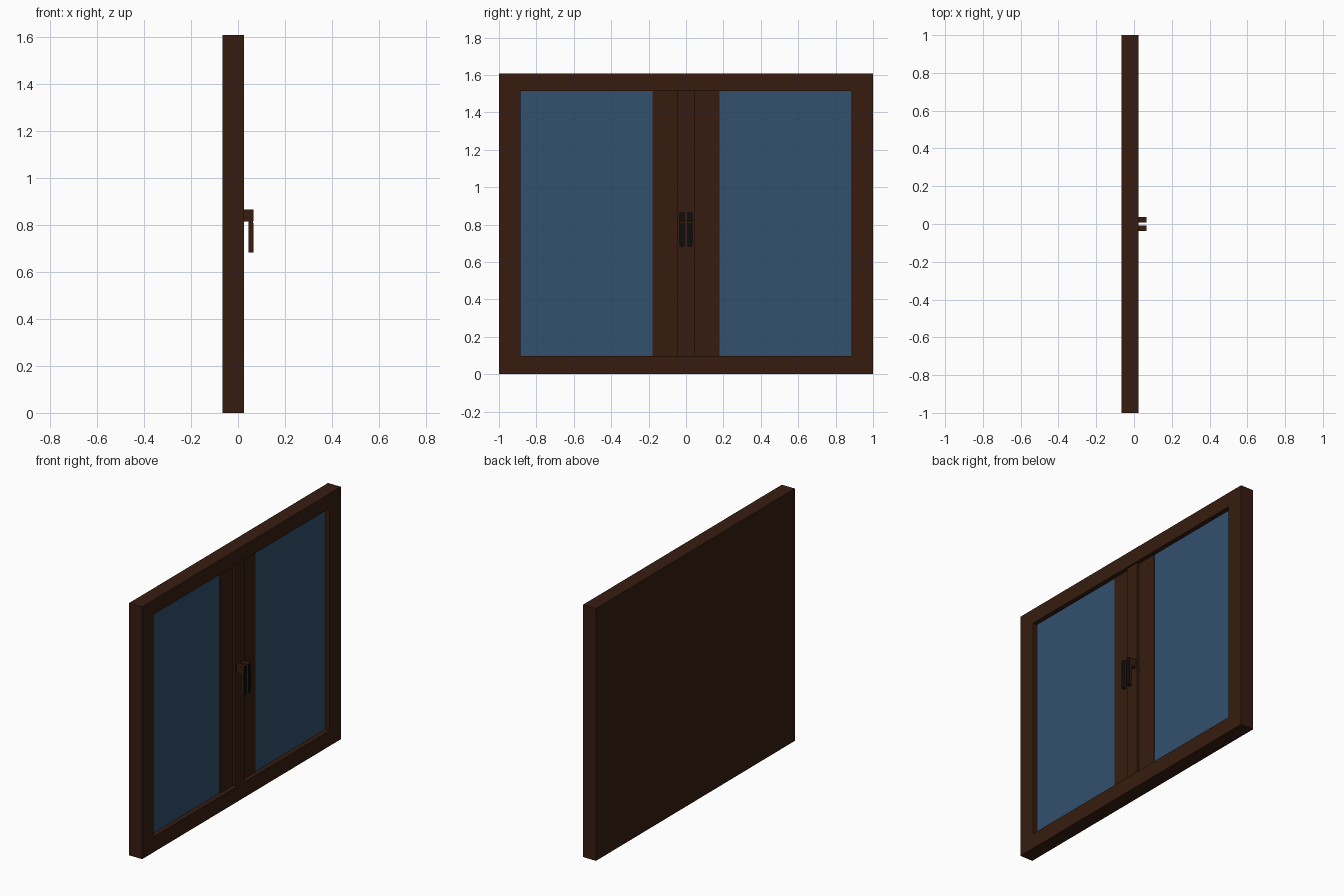
import bpy, bmesh

if "Cube" in bpy.data.objects:
    bpy.data.objects.remove(bpy.data.objects["Cube"])

def material(name, rgb):
    m = bpy.data.materials.new(name)
    m.diffuse_color = (*rgb, 1)
    m.use_nodes = True
    m.node_tree.nodes["Principled BSDF"].inputs["Base Color"].default_value = m.diffuse_color
    return m

brown = material("dark_wood", (0.038, 0.012, 0.005))
blue = material("glass_blue", (0.032, 0.08, 0.155))
black = material("grip_black", (0.004, 0.004, 0.004))

def finish(name, bm, mat):
    bmesh.ops.recalc_face_normals(bm, faces=bm.faces)
    me = bpy.data.meshes.new(name)
    bm.to_mesh(me)
    bm.free()
    me.materials.append(mat)
    ob = bpy.data.objects.new(name, me)
    bpy.context.collection.objects.link(ob)
    return ob

def box(name, x, y, z, mat):
    bm = bmesh.new()
    bmesh.ops.create_cube(bm, size=1)
    for v in bm.verts:
        for i, (lo, hi) in enumerate((x, y, z)):
            v.co[i] = lo if v.co[i] < 0 else hi
    return finish(name, bm, mat)

BACK, FRONT, GLASS, STILE, MULLION = -0.066, 0.025, -0.004, -0.002, 0.014
Z0, Z1 = 0.098, 1.513      # opening height
W = 0.885                  # opening half width

# Frame: solid back with a rectangular pocket in the +x face
bm = bmesh.new()
loops = []
for x, w, lo, hi in ((BACK, 1, 0, 1.607), (FRONT, 1, 0, 1.607),
                     (FRONT, W, Z0, Z1), (-0.02, W, Z0, Z1)):
    loops.append([bm.verts.new((x, y, z))
                  for y, z in ((-w, lo), (w, lo), (w, hi), (-w, hi))])
for a, b in zip(loops, loops[1:]):
    for i in range(4):
        j = (i + 1) % 4
        bm.faces.new((a[i], a[j], b[j], b[i]))
bm.faces.new(loops[0])
bm.faces.new(loops[-1])
finish("window_frame", bm, brown)

# Centre post
box("centre_mullion", (-0.02, MULLION), (-0.045, 0.045), (Z0, Z1), brown)

# Matching left and right parts
for side, s in (("left", -1), ("right", 1)):
    def span(a, b):
        return tuple(sorted((s * a, s * b)))
    box(side + "_glass", (-0.02, GLASS), span(0.18, W), (Z0, Z1), blue)
    box(side + "_stile", (-0.02, STILE), span(0.045, 0.18), (Z0, Z1), brown)
    # Handle: arm, hanging lever and dark grip faces
    y = span(0.009, 0.036)
    box(side + "_handle_arm", (MULLION, 0.045), y, (0.814, 0.865), brown)
    box(side + "_handle_lever", (0.045, 0.064), y, (0.682, 0.865), brown)
    box(side + "_grip_upper", (0.064, 0.066), y, (0.814, 0.865), black)
    box(side + "_grip_lower", (0.064, 0.066), y, (0.682, 0.808), black)
